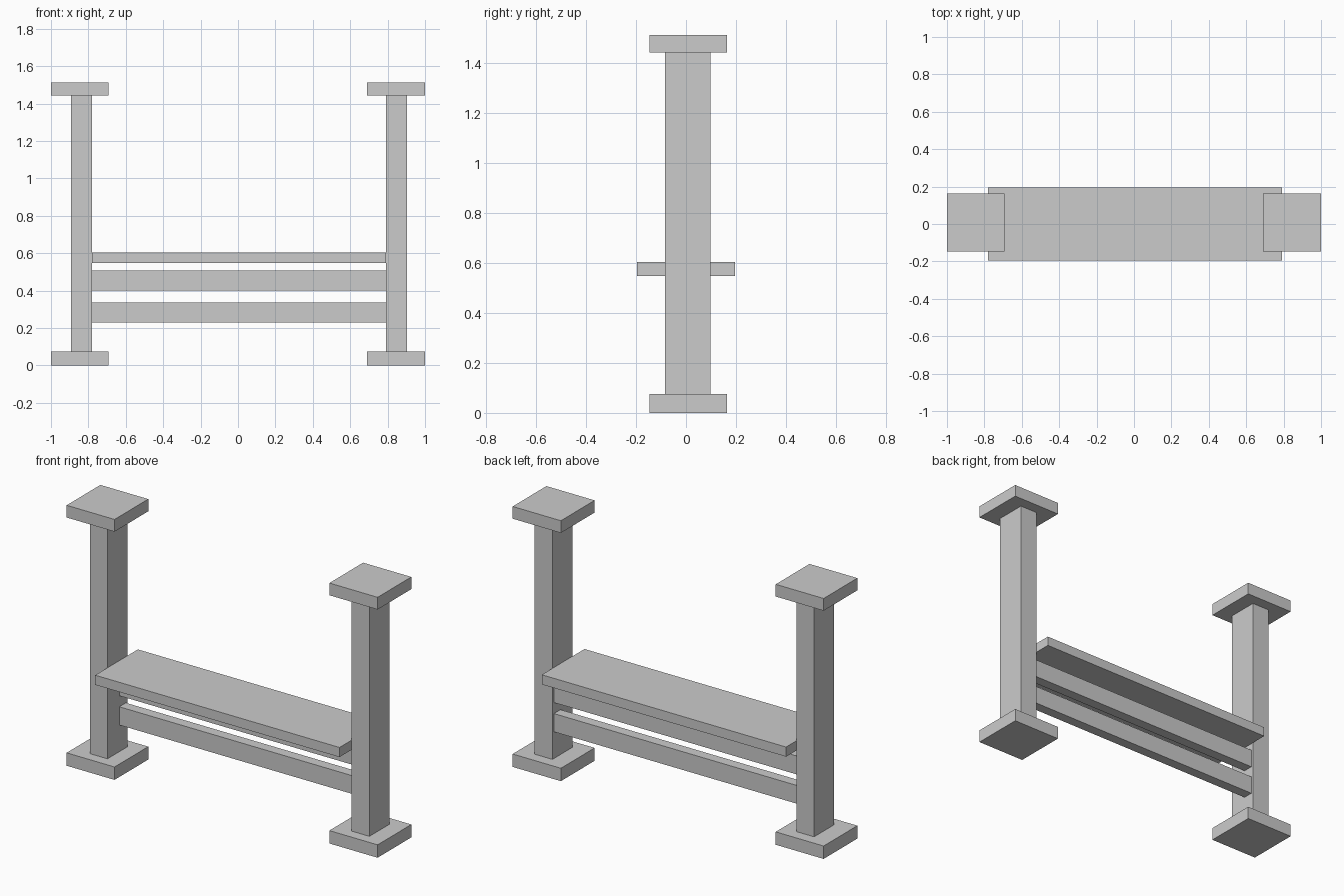
import bpy

if "Cube" in bpy.data.objects:
    bpy.data.objects.remove(bpy.data.objects["Cube"])


def box(name, x, y, z):
    """Add a box from (min, max) ranges on each axis."""
    ranges = (x, y, z)
    bpy.ops.mesh.primitive_cube_add(size=1, location=[(a + b) / 2 for a, b in ranges])
    obj = bpy.context.object
    obj.name = name
    obj.scale = [b - a for a, b in ranges]
    bpy.ops.object.transform_apply(location=False, rotation=False, scale=True)
    return obj


# Two posts, each with a square foot and a square cap
PLATE_Y = (-0.146, 0.164)
for side, plate_x, post_x in (("left", (-1.0, -0.692), (-0.893, -0.781)),
                              ("right", (0.69, 1.0), (0.79, 0.904))):
    box(side + "_foot", plate_x, PLATE_Y, (0, 0.075))
    box(side + "_post", post_x, (-0.084, 0.099), (0.075, 1.443))
    box(side + "_cap", plate_x, PLATE_Y, (1.443, 1.514))

# Seat and the two rails below it, spanning between the posts
SPAN = (-0.781, 0.79)
box("seat", SPAN, (-0.196, 0.196), (0.548, 0.604))
for name, z in (("upper_rail", (0.4, 0.507)), ("lower_rail", (0.23, 0.336))):
    box(name, SPAN, (0.025, 0.085), z)
